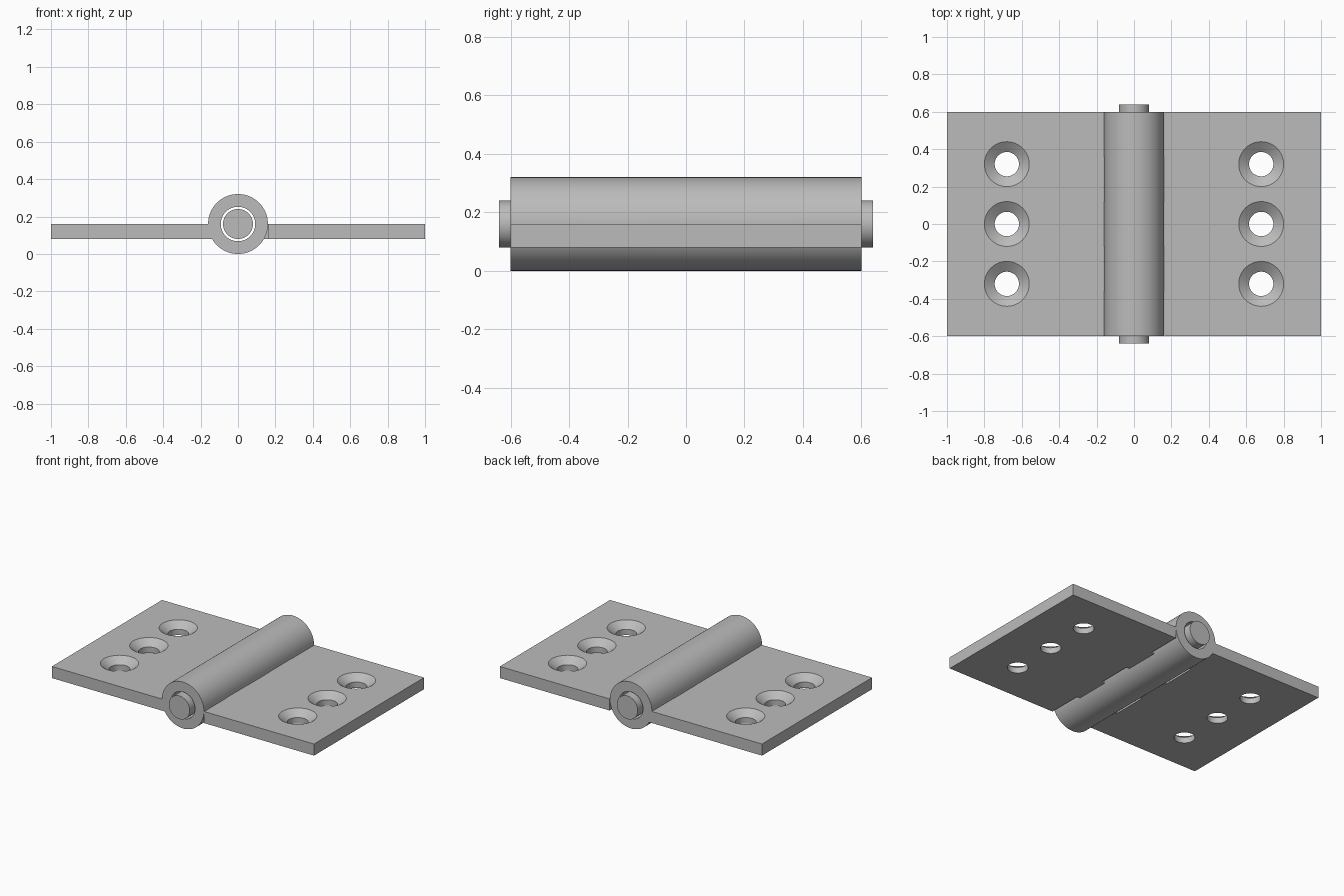
import bpy, bmesh, math
from mathutils import Matrix

cube = bpy.data.objects.get("Cube")
if cube:
    bpy.data.objects.remove(cube, do_unlink=True)

steel = bpy.data.materials.new("grey steel")
steel.use_nodes = True
steel.diffuse_color = (0.5, 0.5, 0.5, 1)
steel.node_tree.nodes["Principled BSDF"].inputs["Base Color"].default_value = (0.5, 0.5, 0.5, 1)

AXIS_Z, BARREL_R, BORE_R, PIN_R = 0.16, 0.16, 0.092, 0.08
LEAF_BOTTOM, LEAF_TOP = 0.08, 0.16
HALF_LEN, KNUCKLES = 0.6, 5
KNUCKLE_LEN = 2 * HALF_LEN / KNUCKLES
ALONG_Y = Matrix.Translation((0, 0, AXIS_Z)) @ Matrix.Rotation(-math.pi / 2, 4, 'X')


def finish(name, bm, matrix=Matrix()):
    bmesh.ops.transform(bm, matrix=matrix, verts=bm.verts)
    bmesh.ops.recalc_face_normals(bm, faces=bm.faces)
    mesh = bpy.data.meshes.new(name)
    bm.to_mesh(mesh)
    bm.free()
    mesh.materials.append(steel)
    obj = bpy.data.objects.new(name, mesh)
    bpy.context.collection.objects.link(obj)
    return obj


def lathe(name, profile, matrix, closed=False, steps=96):
    """Turn (radius, height) points about z; closed profiles make tubes."""
    bm = bmesh.new()
    rings = [[bm.verts.new((r * math.cos(a), r * math.sin(a), h))
              for a in (math.tau * i / steps for i in range(steps))] for r, h in profile]
    pairs = list(zip(rings, rings[1:]))
    if closed:
        pairs.append((rings[-1], rings[0]))
    else:
        bm.faces.new(rings[0])
        bm.faces.new(rings[-1])
    for a, b in pairs:
        for i in range(steps):
            j = (i + 1) % steps
            bm.faces.new((a[i], a[j], b[j], b[i]))
    return finish(name, bm, matrix)


def box(name, x0, x1, y0, y1):
    bm = bmesh.new()
    bmesh.ops.create_cube(bm, size=1)
    size = Matrix.Diagonal((abs(x1 - x0), y1 - y0, LEAF_TOP - LEAF_BOTTOM, 1))
    place = Matrix.Translation(((x0 + x1) / 2, (y0 + y1) / 2, (LEAF_TOP + LEAF_BOTTOM) / 2))
    return finish(name, bm, place @ size)


def combine(target, tool, operation):
    tool.hide_render = True
    mod = target.modifiers.new(operation, 'BOOLEAN')
    mod.operation, mod.object, mod.solver = operation, tool, 'EXACT'
    bpy.context.view_layer.objects.active = target
    bpy.ops.object.modifier_apply(modifier=mod.name)
    bpy.data.objects.remove(tool, do_unlink=True)


def smooth(obj):
    bpy.ops.object.select_all(action='DESELECT')
    obj.select_set(True)
    bpy.context.view_layer.objects.active = obj
    bpy.ops.object.shade_smooth_by_angle(angle=math.radians(30))


def leaf(name, side, first_knuckle):
    plate = box(name, side * 0.162, side, -HALF_LEN, HALF_LEN)
    # countersunk screw holes
    for y in (-0.32, 0, 0.32):
        hole = lathe("hole_cutter", [(0.065, 0), (0.065, 0.12), (0.12, LEAF_TOP), (0.12, 0.3)],
                     Matrix.Translation((side * 0.68, y, 0)), steps=64)
        combine(plate, hole, 'DIFFERENCE')
    # alternating knuckles, each joined to the plate by a tab
    for k in range(first_knuckle, KNUCKLES, 2):
        y0 = -HALF_LEN + k * KNUCKLE_LEN
        y1 = y0 + KNUCKLE_LEN
        combine(plate, box("tab", side * 0.12, side * 0.2, y0, y1), 'UNION')
        tube = lathe("knuckle", [(BORE_R, y0), (BARREL_R, y0), (BARREL_R, y1), (BORE_R, y1)],
                     ALONG_Y, closed=True)
        combine(plate, tube, 'UNION')
    smooth(plate)


leaf("right_leaf", -1, 0)
leaf("left_leaf", 1, 1)

# hinge pin, floating in the bore
smooth(lathe("hinge_pin", [(PIN_R, -0.64), (PIN_R, 0.64)], ALONG_Y))
